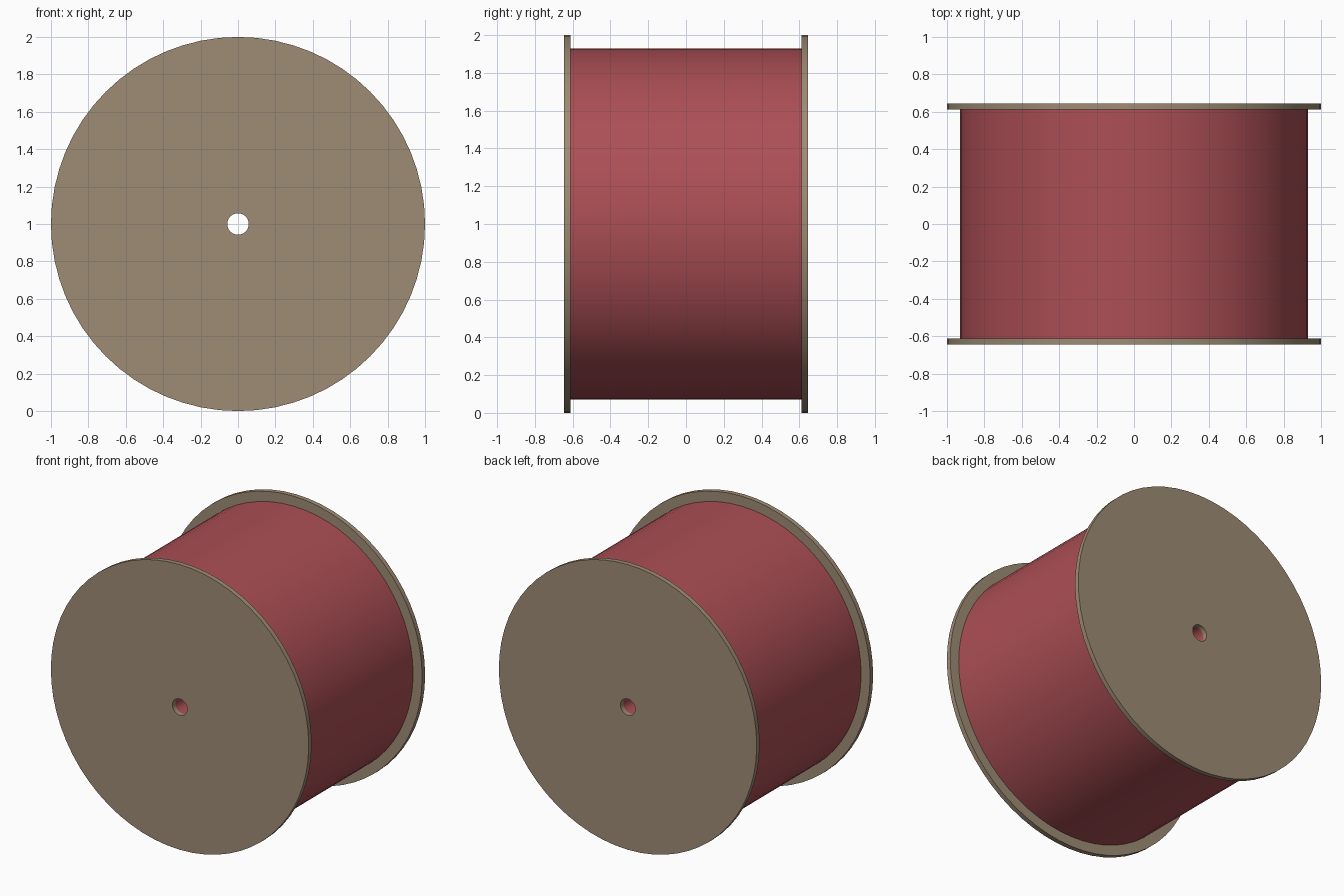
import bpy, bmesh, math

if "Cube" in bpy.data.objects:
    bpy.data.objects.remove(bpy.data.objects["Cube"])

SEG = 64
HOLE_R = 0.057


def material(name, srgb):
    m = bpy.data.materials.new(name)
    lin = [((c / 255 + 0.055) / 1.055) ** 2.4 for c in srgb]
    m.diffuse_color = (*lin, 1)
    m.use_nodes = True
    m.node_tree.nodes["Principled BSDF"].inputs["Base Color"].default_value = m.diffuse_color
    return m


def tube(name, r_in, r_out, y0, y1, mat):
    """Hollow cylinder along y, centred on z = 1."""
    bm = bmesh.new()
    profile = [(r_in, y0), (r_out, y0), (r_out, y1), (r_in, y1)]
    rings = []
    for i in range(SEG):
        a = 2 * math.pi * i / SEG
        rings.append([bm.verts.new((r * math.cos(a), y, 1 + r * math.sin(a)))
                      for r, y in profile])
    for i in range(SEG):
        a, b = rings[i], rings[(i + 1) % SEG]
        for j in range(4):
            k = (j + 1) % 4
            bm.faces.new((a[j], a[k], b[k], b[j]))
    bmesh.ops.recalc_face_normals(bm, faces=bm.faces)
    me = bpy.data.meshes.new(name)
    bm.to_mesh(me)
    bm.free()
    me.materials.append(mat)
    ob = bpy.data.objects.new(name, me)
    bpy.context.collection.objects.link(ob)
    bpy.ops.object.select_all(action='DESELECT')
    ob.select_set(True)
    bpy.context.view_layer.objects.active = ob
    bpy.ops.object.shade_smooth_by_angle(angle=math.radians(30))
    return ob


tan = material("tan_board", (158, 140, 116))
red = material("red_winding", (172, 79, 85))

# wound core with the axle bore
tube("winding", HOLE_R, 0.93, -0.612, 0.612, red)

# end flanges
tube("front_flange", HOLE_R, 1.0, -0.645, -0.612, tan)
tube("back_flange", HOLE_R, 1.0, 0.612, 0.645, tan)
